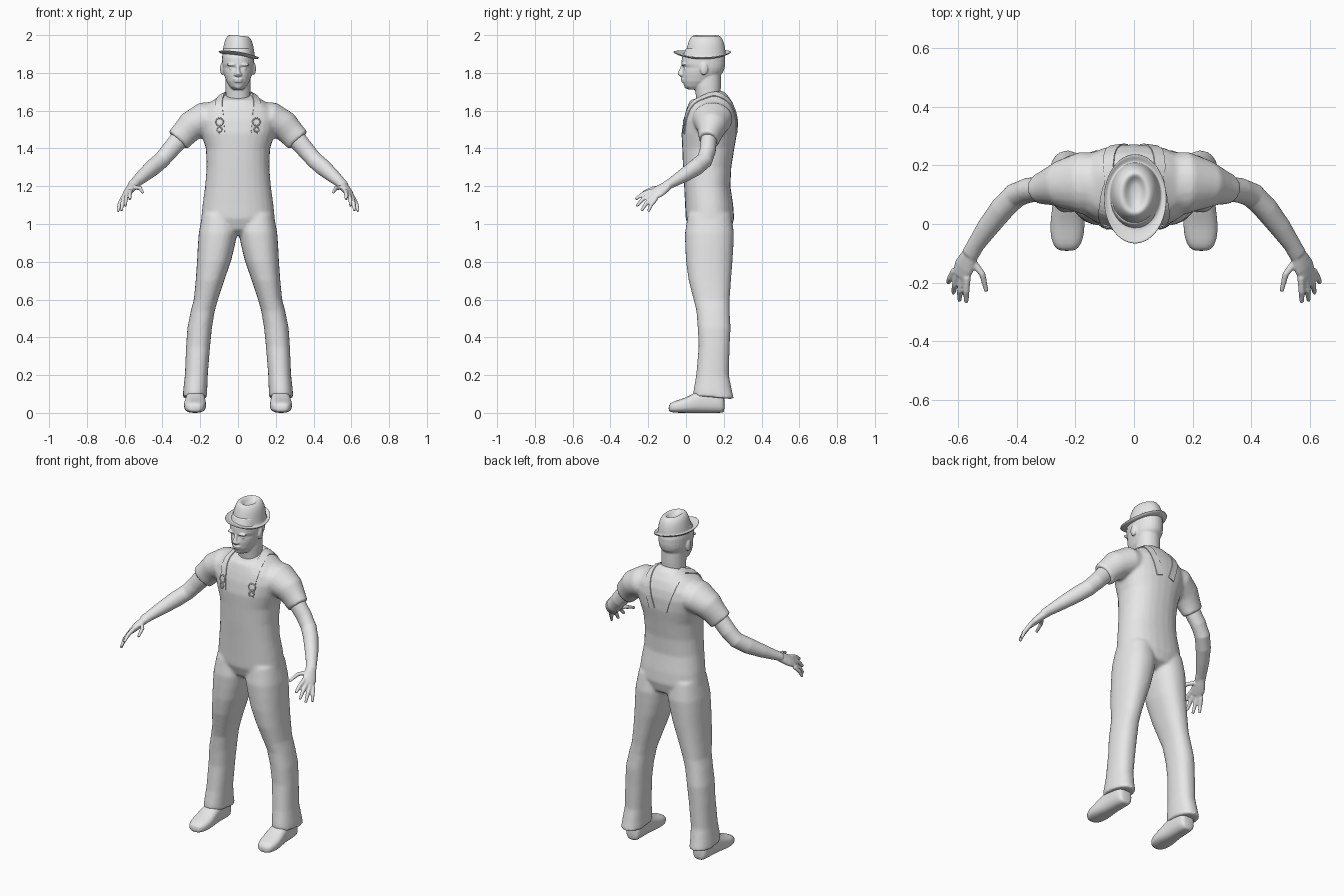
import bpy, bmesh, math
from mathutils import Vector, Matrix
from mathutils.bvhtree import BVHTree

grey = bpy.data.materials.new("plain grey")
grey.diffuse_color = (0.8, 0.8, 0.8, 1)


def skin(bm, rings):
    """Bridge a list of rings into a closed tube."""
    vs = [[bm.verts.new(p) for p in r] for r in rings]
    n = len(vs[0])
    for a, b in zip(vs, vs[1:]):
        for i in range(n):
            j = (i + 1) % n
            bm.faces.new((a[i], a[j], b[j], b[i]))
    bm.faces.new(vs[0][::-1])
    bm.faces.new(vs[-1])


def oval(c, u, v, power=2.0, n=28):
    """Superellipse ring around c with half axes u and v."""
    pts = []
    for i in range(n):
        a = 2 * math.pi * i / n
        co, si = math.cos(a), math.sin(a)
        pts.append(Vector(c) + Vector(u) * math.copysign(abs(co) ** (2 / power), co)
                   + Vector(v) * math.copysign(abs(si) ** (2 / power), si))
    return pts


def column(bm, rows, side=1, power=2.3):
    """Upright loft; rows are z, x min, x max, y front, y back, front drop."""
    rings = []
    for z, x0, x1, y0, y1, drop in rows:
        c = (side * (x0 + x1) / 2, (y0 + y1) / 2, z - drop / 2)
        rings.append(oval(c, ((x1 - x0) / 2, 0, 0), (0, (y1 - y0) / 2, drop / 2), power))
    skin(bm, rings)


def limb(bm, rows, ref, side=1, n=20):
    """Loft along a path; rows are x, y, z, radius along ref, other radius."""
    ps = [Vector(r[:3]) for r in rows]
    rings = []
    for i, r in enumerate(rows):
        t = (ps[min(i + 1, len(ps) - 1)] - ps[max(i - 1, 0)]).normalized()
        u = Vector(ref)
        u = (u - t * u.dot(t)).normalized()
        ring = oval(ps[i], u * r[3], t.cross(u) * r[4], 2.0, n)
        rings.append([Vector((side * p.x, p.y, p.z)) for p in ring])
    skin(bm, rings)


def blob(bm, c, r):
    m = Matrix.Translation(c) @ Matrix.Diagonal((*r, 1))
    bmesh.ops.create_uvsphere(bm, u_segments=20, v_segments=12, radius=1, matrix=m)


def finish(name, bm, voxel=0, smooth=4, subsurf=0):
    bmesh.ops.recalc_face_normals(bm, faces=bm.faces)
    for f in bm.faces:
        f.smooth = True
    me = bpy.data.meshes.new(name)
    bm.to_mesh(me)
    bm.free()
    me.materials.append(grey)
    ob = bpy.data.objects.new(name, me)
    bpy.context.collection.objects.link(ob)
    if voxel:
        m = ob.modifiers.new("blend", 'REMESH')
        m.mode, m.voxel_size, m.use_smooth_shade = 'VOXEL', voxel, True
        m = ob.modifiers.new("soften", 'SMOOTH')
        m.factor, m.iterations = 0.5, smooth
    if subsurf:
        ob.modifiers.new("round", 'SUBSURF').levels = subsurf
        ob.modifiers["round"].render_levels = subsurf
    return ob


# Clothing: torso, trouser legs and short sleeves blended together
torso = [(.94, .08, .06, .19, 0), (.97, .15, .02, .24, 0), (1.03, .195, -.002, .255, 0),
         (1.10, .188, -.005, .25, 0), (1.20, .174, -.01, .235, 0), (1.30, .166, -.016, .24, 0),
         (1.40, .17, -.02, .256, 0), (1.48, .195, -.024, .27, 0), (1.55, .215, -.014, .272, 0),
         (1.60, .2, 0, .264, 0), (1.645, .155, .012, .246, .01), (1.685, .105, .022, .218, .03),
         (1.708, .08, .032, .19, .05)]
leg = [(1.05, .01, .19, .01, .24, 0), (.95, .004, .208, -.006, .254, 0), (.88, .018, .213, -.004, .251, 0),
       (.8, .038, .217, 0, .246, 0), (.7, .073, .224, .014, .238, 0), (.6, .106, .234, .04, .231, 0),
       (.54, .123, .25, .055, .231, 0), (.45, .138, .268, .062, .236, 0), (.35, .148, .275, .067, .231, 0),
       (.2, .16, .281, .054, .227, 0), (.12, .163, .29, .04, .243, 0), (.072, .163, .293, .037, .255, -.02)]
sleeve = [(.10, .14, 1.56, .09, .10), (.18, .14, 1.555, .09, .107), (.25, .135, 1.517, .08, .082),
          (.285, .128, 1.478, .071, .064), (.318, .12, 1.442, .068, .053)]
bm = bmesh.new()
column(bm, [(z, -w, w, f, b, d) for z, w, f, b, d in torso])
for s in (1, -1):
    column(bm, leg, s)
    limb(bm, sleeve, (0, 0, 1), s)
clothing = finish("shirt_and_overalls", bm, .009, 5)

# Shoulder straps laid over the clothing, with two buckle rings each
bpy.context.view_layer.update()
tree = BVHTree.FromObject(clothing, bpy.context.evaluated_depsgraph_get())
path = [(.095, -.04, 1.48), (.105, -.03, 1.58), (.11, .05, 1.68), (.105, .14, 1.73),
        (.095, .24, 1.67), (.07, .29, 1.57), (.035, .29, 1.46)]
for s, label in ((1, "left"), (-1, "right")):
    pts = []
    for a, b in zip(path, path[1:]):
        for k in range(6):
            p = Vector(a).lerp(Vector(b), k / 6)
            loc, nor, _, _ = tree.find_nearest(Vector((s * p.x, p.y, p.z)))
            pts.append((loc, nor))
    rings = []
    for i, (p, nor) in enumerate(pts):
        t = pts[min(i + 1, len(pts) - 1)][0] - pts[max(i - 1, 0)][0]
        w = t.cross(nor).normalized() * .02
        rings.append([p + w + nor * .004, p - w + nor * .004, p - w - nor * .006, p + w - nor * .006])
    bm = bmesh.new()
    skin(bm, rings)
    strap = finish(label + "_strap", bm)
    for f in strap.data.polygons:
        f.use_smooth = False
    for z, r in ((1.54, .02), (1.50, .013)):
        hit, nor, _, _ = tree.ray_cast(Vector((s * .097, -1, z)), Vector((0, 1, 0)))
        bpy.ops.mesh.primitive_torus_add(
            location=hit + nor * .004, rotation=nor.to_track_quat('Z', 'Y').to_euler(),
            major_radius=r, minor_radius=.0035, major_segments=20, minor_segments=8)
        ring = bpy.context.object
        ring.name = label + "_buckle"
        ring.data.materials.append(grey)
        for f in ring.data.polygons:
            f.use_smooth = True

# Bare arms with hands
arm = [(.27, .125, 1.49, .05, .042), (.318, .12, 1.44, .05, .043), (.362, .115, 1.388, .047, .043),
       (.405, .098, 1.338, .045, .043), (.45, .053, 1.30, .045, .042), (.5, -.012, 1.257, .037, .037),
       (.54, -.07, 1.222, .028, .03), (.56, -.105, 1.203, .023, .03)]
palm = [(.553, -.09, 1.208, .025, .022), (.568, -.12, 1.188, .034, .022), (.58, -.145, 1.172, .04, .02),
        (.592, -.176, 1.153, .037, .015)]
fingers = [((.57, -.182, 1.176), (.573, -.23, 1.158), (.573, -.268, 1.13)),
           ((.585, -.178, 1.16), (.594, -.228, 1.132), (.597, -.262, 1.094)),
           ((.6, -.17, 1.146), (.612, -.21, 1.11), (.617, -.236, 1.07)),
           ((.612, -.158, 1.136), (.628, -.185, 1.102), (.635, -.2, 1.066)),
           ((.557, -.12, 1.195), (.518, -.172, 1.19), (.504, -.23, 1.166))]
for s, label in ((1, "left"), (-1, "right")):
    bm = bmesh.new()
    limb(bm, arm, (0, 0, 1), s)
    limb(bm, palm, (.05, .03, -.04), s)
    for a, b, c in fingers:
        limb(bm, [(*a, .013, .013), (*b, .0115, .0115), (*c, .008, .008)], (.05, .03, -.04), s, 10)
    finish(label + "_arm", bm, .005, 3)

# Head with neck, nose, lips, brows, eyes and ears
skull = [(1.712, .028, .012, .07), (1.728, .044, -.008, .11), (1.755, .061, -.018, .15), (1.79, .074, -.021, .185),
         (1.81, .079, -.02, .2), (1.827, .082, -.014, .205), (1.845, .084, -.024, .208),
         (1.88, .085, -.022, .208), (1.93, .078, 0, .195)]
neck = [(1.62, .066, .06, .18), (1.68, .065, .052, .182), (1.73, .066, .045, .185), (1.79, .065, .05, .185)]
bm = bmesh.new()
for part in (skull, neck):
    column(bm, [(z, -w, w, f, b, 0) for z, w, f, b in part], 1, 2.1)
limb(bm, [(0, -.012, 1.845, .009, .01), (0, -.024, 1.815, .01, .012), (0, -.032, 1.797, .014, .013),
          (0, -.022, 1.785, .017, .01)], (1, 0, 0))
blob(bm, (0, -.017, 1.766), (.026, .011, .006))
blob(bm, (0, -.015, 1.755), (.023, .011, .006))
blob(bm, (0, .004, 1.728), (.02, .013, .012))
for s in (1, -1):
    blob(bm, (s * .033, -.012, 1.843), (.028, .012, .008))
    blob(bm, (s * .033, -.004, 1.824), (.014, .009, .007))
    blob(bm, (s * .012, -.026, 1.791), (.009, .011, .008))
    blob(bm, (s * .084, .095, 1.822), (.011, .021, .034))
finish("head", bm, .0045, 3)

# Brimmed hat with a pinched crown, tipped to one side
hat = [(.078, .01, .19, 1.888), (.1, -.05, .225, 1.893), (.108, -.068, .24, 1.9), (.108, -.069, .241, 1.906),
       (.1, -.045, .222, 1.899), (.087, -.004, .21, 1.894), (.084, 0, .21, 1.915), (.078, .008, .205, 1.95),
       (.07, .018, .195, 1.978), (.055, .03, .18, 1.996), (.04, .042, .168, 2.0), (.026, .06, .155, 1.982),
       (.012, .085, .135, 1.973)]
bm = bmesh.new()
rings = []
for w, f, b, z in hat:
    ring = oval((.004, (f + b) / 2, z), (w, 0, 0), (0, (b - f) / 2, 0))
    for p in ring:
        p.z += -.16 * p.x * (1 if z < 1.93 else .5)
        if z < 1.91:
            p.z += .6 * (p.y - .085) ** 2 - .004
    rings.append(ring)
skin(bm, rings)
finish("hat", bm, subsurf=1)

# Shoes, rounded toe to heel
shoe = [(-.092, .02, .012, .036), (-.084, .04, .004, .053), (-.05, .056, 0, .066), (0, .06, 0, .08),
        (.05, .054, 0, .11), (.1, .05, 0, .13), (.16, .05, 0, .13), (.195, .044, 0, .11), (.204, .03, .008, .08)]
for s, label in ((1, "left"), (-1, "right")):
    bm = bmesh.new()
    skin(bm, [oval((s * (.226 - .05 * (y - .05) * .5), y, (z0 + z1) / 2), (w, 0, 0), (0, 0, (z1 - z0) / 2), 2.6)
              for y, w, z0, z1 in shoe])
    finish(label + "_shoe", bm, subsurf=1)
